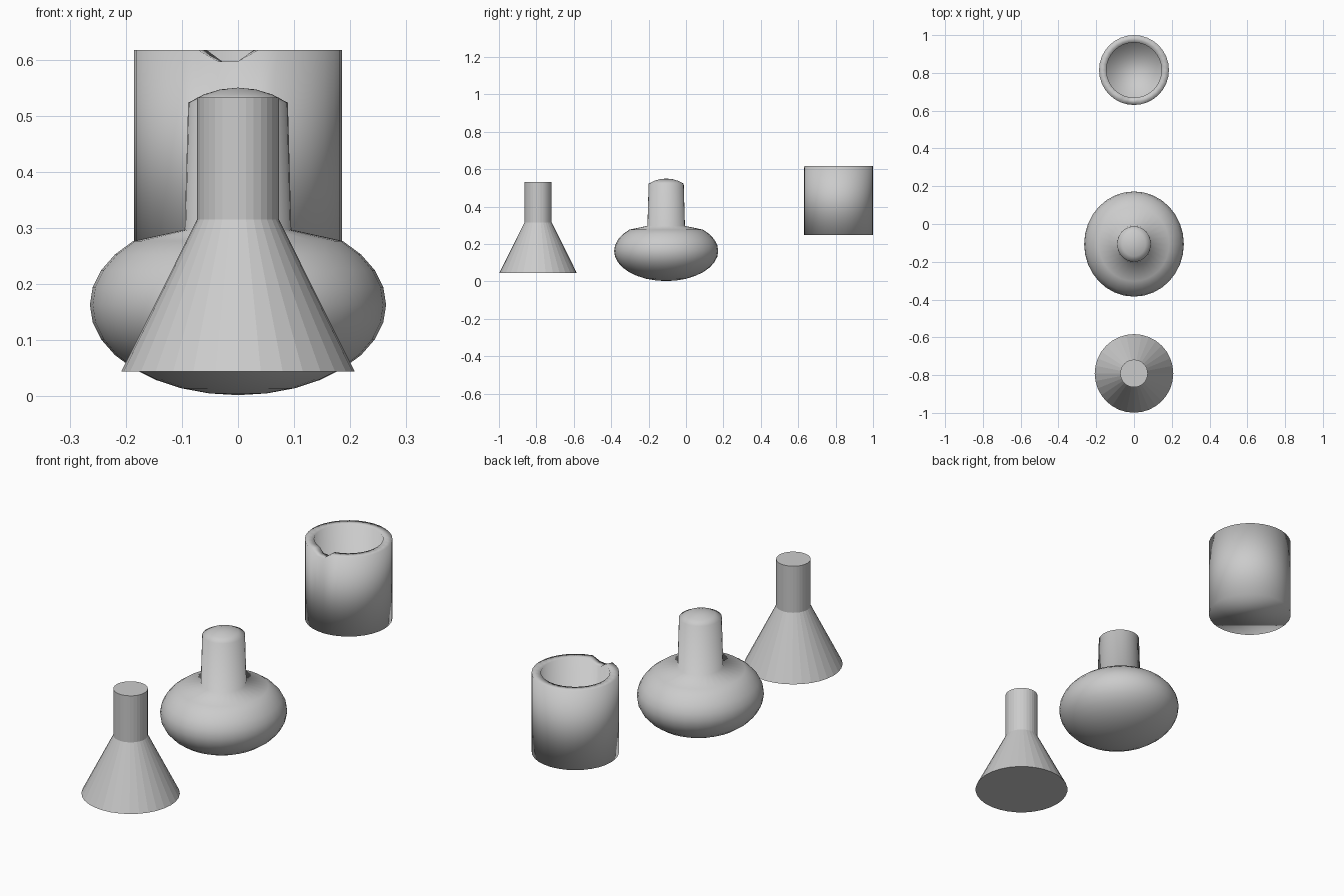
import bpy
from math import cos, sin, pi, radians

if "Cube" in bpy.data.objects:
    bpy.data.objects.remove(bpy.data.objects["Cube"])

SIDES = 32


def lathe(name, profile, y, smooth, sx=1.0, sy=1.0):
    """Revolve (radius, z) points around z; radius 0 makes a pole."""
    verts, rings, faces = [], [], []
    for r, z in profile:
        start = len(verts)
        if r == 0:
            verts.append((0, y, z))
            rings.append([start] * SIDES)
        else:
            for i in range(SIDES):
                a = 2 * pi * i / SIDES
                verts.append((r * sx * cos(a), y + r * sy * sin(a), z))
            rings.append(list(range(start, start + SIDES)))
    for low, high in zip(rings, rings[1:]):
        for i in range(SIDES):
            j = (i + 1) % SIDES
            quad = [low[i], low[j], high[j], high[i]]
            faces.append(list(dict.fromkeys(quad)))
    # close open ends with flat caps
    if profile[0][0] > 0:
        faces.append(rings[0][::-1])
    if profile[-1][0] > 0:
        faces.append(rings[-1])
    mesh = bpy.data.meshes.new(name)
    mesh.from_pydata(verts, [], faces)
    mesh.polygons.foreach_set("use_smooth", [smooth] * len(mesh.polygons))
    mesh.update()
    obj = bpy.data.objects.new(name, mesh)
    bpy.context.collection.objects.link(obj)
    return obj, rings


# conical flask: faceted cone with a straight neck
lathe("conical_flask", [(0.208, 0.044), (0.073, 0.315), (0.073, 0.532)], -0.791, False)

# round flask: flattened sphere whose top rings are drawn up into a neck
CZ, RZ, R = 0.163, 0.161, 0.264
step = 11.25
body = [(0, CZ - RZ)]
for k in range(-7, 5):
    a = radians(k * step)
    body.append((R * cos(a), CZ + RZ * sin(a)))
body.append((0.095, 0.297))
for k in range(5, 8):
    a = radians(k * step)
    body.append((0.16 * cos(a), 0.39 + 0.16 * sin(a)))
body.append((0, 0.55))
lathe("round_flask", body, -0.106, True, 1.0, 1.055)

# beaker: thick-walled cup
beaker, rings = lathe("beaker", [(0.185, 0.247), (0.185, 0.617), (0.146, 0.617),
                                 (0.146, 0.285)], 0.815, True)
# pouring notch: two neighbouring rim points lowered, outer and inner
for ring in (rings[1], rings[2]):
    for i in (23, 24):
        beaker.data.vertices[ring[i]].co.z -= 0.02
beaker.data.update()
